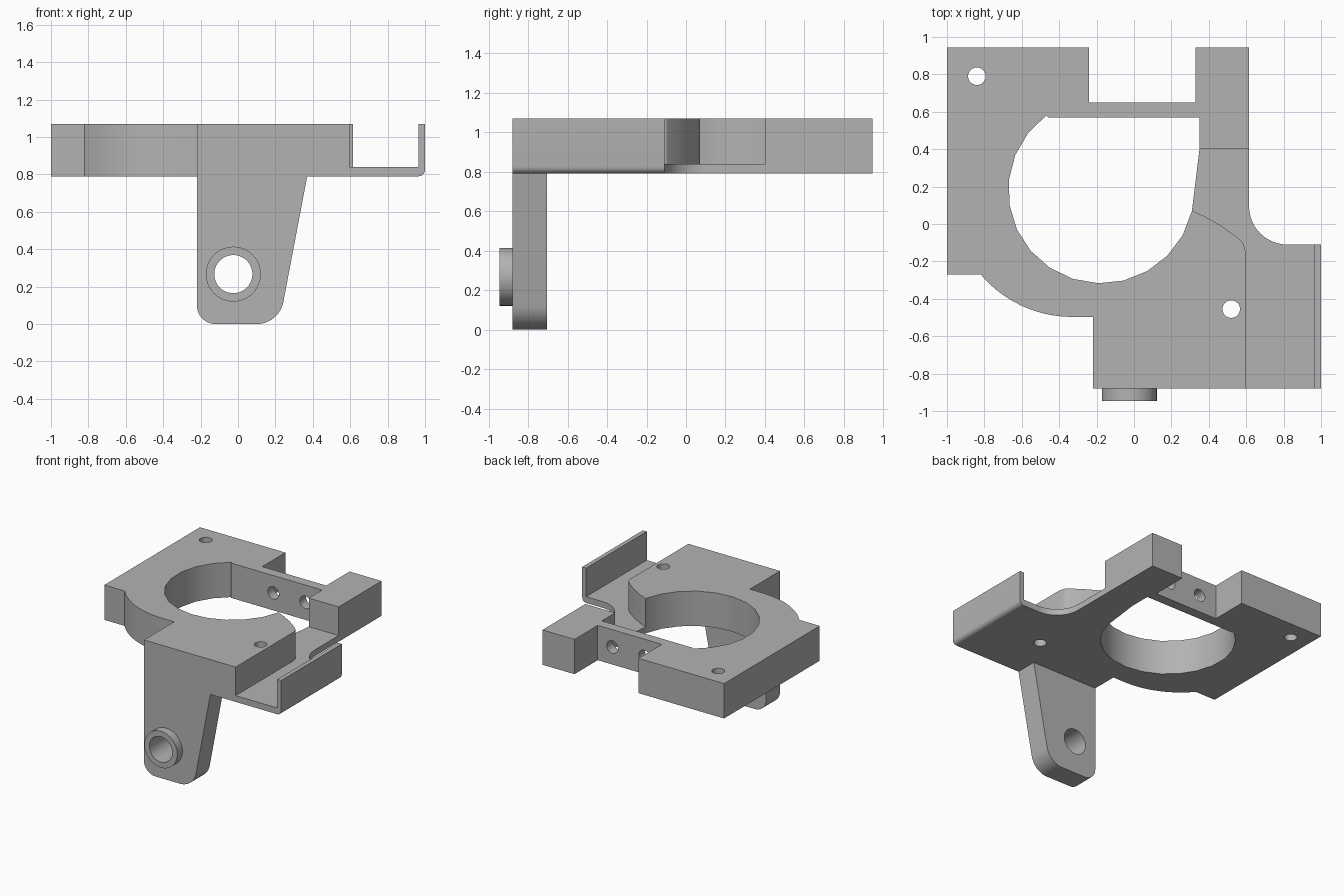
import bpy
import bmesh
from math import cos, sin, radians

default = bpy.data.objects.get("Cube")
if default:
    bpy.data.objects.remove(default, do_unlink=True)

grey = bpy.data.materials.new("plain grey")
grey.use_nodes = True
grey.diffuse_color = (0.45, 0.45, 0.45, 1)
grey.node_tree.nodes["Principled BSDF"].inputs["Base Color"].default_value = grey.diffuse_color

BOTTOM, FLOOR, TOP = 0.79, 0.84, 1.07
FRONT = -0.88


def arc(cx, cy, r, start, end, steps):
    angles = [radians(start + (end - start) * i / steps) for i in range(steps + 1)]
    return [(cx + r * cos(a), cy + r * sin(a)) for a in angles]


def circle(cx, cy, r, sides=32):
    return arc(cx, cy, r, 0, 360, sides)[:-1]


def prism(name, outline, low, high, along="z", round_edge=None):
    """Extrude an outline along z (outline in x, y) or y (outline in x, z)."""
    bm = bmesh.new()
    place = (lambda u, v: (u, v, low)) if along == "z" else (lambda u, v: (u, low, v))
    face = bm.faces.new([bm.verts.new(place(u, v)) for u, v in outline])
    moved = bmesh.ops.extrude_face_region(bm, geom=[face])["geom"]
    step = (0, 0, high - low) if along == "z" else (0, high - low, 0)
    bmesh.ops.translate(bm, vec=step, verts=[g for g in moved if isinstance(g, bmesh.types.BMVert)])
    if round_edge:
        edges = [e for e in bm.edges if all(round_edge(v.co) for v in e.verts)]
        bmesh.ops.bevel(bm, geom=edges, offset=0.035, segments=5, profile=0.5, affect="EDGES")
    bmesh.ops.recalc_face_normals(bm, faces=bm.faces[:])
    mesh = bpy.data.meshes.new(name)
    bm.to_mesh(mesh)
    bm.free()
    mesh.materials.append(grey)
    obj = bpy.data.objects.new(name, mesh)
    bpy.context.collection.objects.link(obj)
    return obj


def activate(obj):
    bpy.ops.object.select_all(action="DESELECT")
    obj.select_set(True)
    bpy.context.view_layer.objects.active = obj


def cut(obj, outline, low, high, along="z"):
    cutter = prism("cutter", outline, low, high, along)
    cutter.hide_render = True
    mod = obj.modifiers.new("cut", "BOOLEAN")
    mod.operation = "DIFFERENCE"
    mod.solver = "EXACT"
    mod.object = cutter
    activate(obj)
    bpy.ops.object.modifier_apply(modifier=mod.name)
    bpy.data.objects.remove(cutter, do_unlink=True)


# Plate with back notch, curved front left and filleted right side
outline = [(-1, 0.945), (-1, -0.27)]
outline += arc(-0.33, 0.145, 0.642, 220.3, 270, 10)
outline += [(-0.22, -0.497), (-0.22, FRONT), (1, FRONT), (1, -0.11)]
outline += arc(0.82, 0.095, 0.205, 270, 180, 12)
outline += [(0.615, 0.945), (0.33, 0.945), (0.33, 0.65), (-0.24, 0.65), (-0.24, 0.945)]
plate = prism("plate", outline, BOTTOM, TOP,
              round_edge=lambda co: co.x > 0.99 and co.z < FLOOR)

# Large opening with a flat back and a slanted right edge
opening = arc(-0.175, 0.18, 0.497, 126, 347, 14) + [(0.35, 0.4), (0.35, 0.57), (-0.46, 0.57)]
cut(plate, opening, BOTTOM - 0.1, TOP + 0.1)

# Channel sunk down to a thin floor, leaving the right wall
channel = [(0.2, 0.4), (0.2, 0.07), (0.31, 0.07), (0.38, 0.04), (0.47, -0.012),
           (0.55, -0.07), (0.583, -0.1), (0.595, -0.14), (0.595, -1), (0.965, -1), (0.965, 0.4)]
cut(plate, channel, FLOOR, TOP + 0.1)

# Screw holes through the plate and the back bar
for x, y in ((-0.84, 0.79), (0.52, -0.455)):
    cut(plate, circle(x, y, 0.047), BOTTOM - 0.1, TOP + 0.1)
for x in (-0.085, 0.2):
    cut(plate, circle(x, 0.93, 0.05), 0.5, 0.75, "y")

# Tapered leg with rounded foot
leg_outline = [(-0.22, BOTTOM)] + arc(-0.12, 0.1, 0.1, 180, 270, 8)
leg_outline += arc(0.1, 0.145, 0.145, 270, 350, 10) + [(0.37, BOTTOM)]
leg = prism("leg", leg_outline, FRONT, -0.705, "y")

# Boss ring on the leg, bored through
boss = prism("boss", circle(-0.025, 0.267, 0.147, 40), -0.945, FRONT, "y")
for part in (leg, boss):
    cut(part, circle(-0.025, 0.267, 0.102, 40), -1.1, -0.5, "y")

for part in (plate, leg, boss):
    activate(part)
    bpy.ops.object.shade_smooth_by_angle(angle=radians(30))
